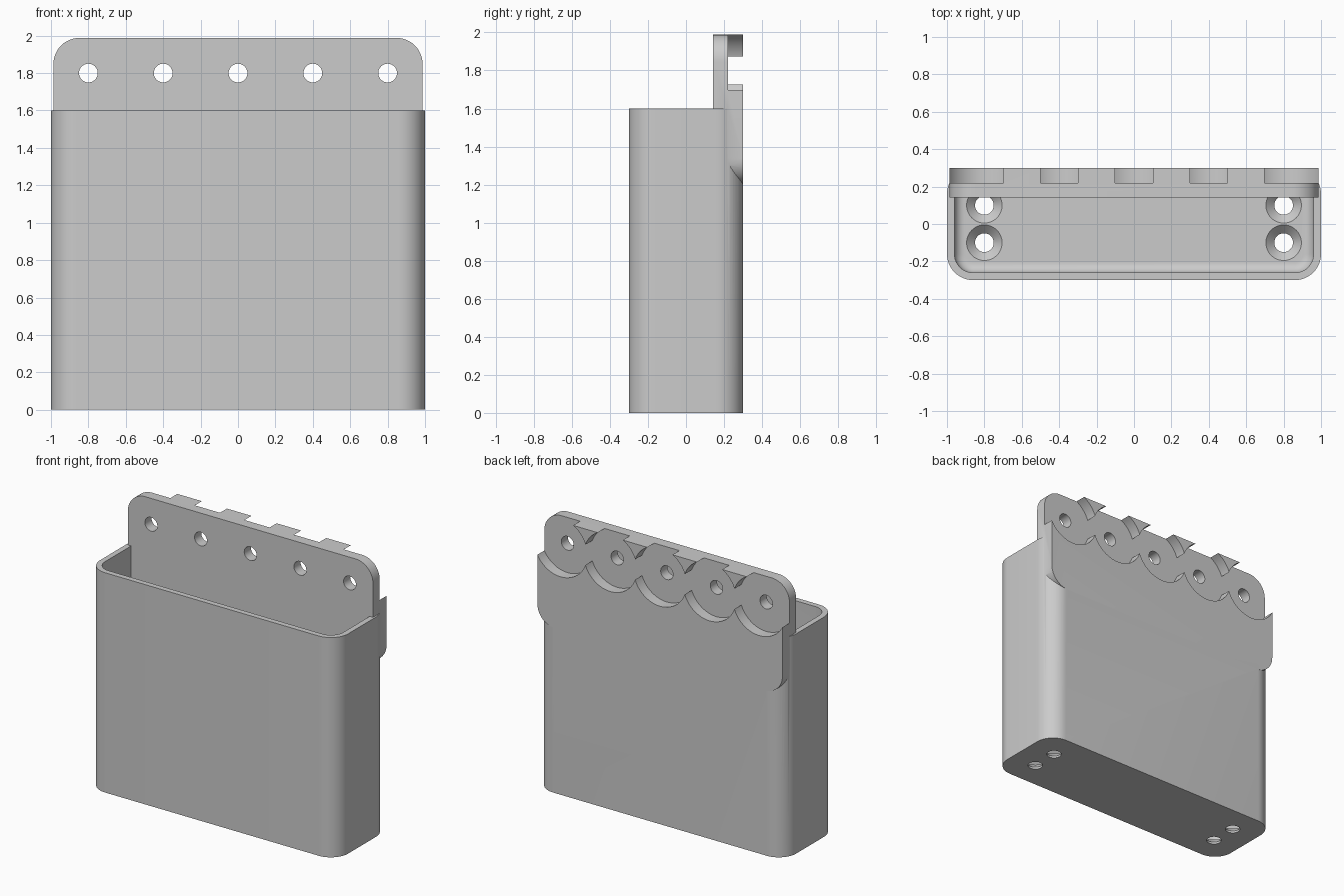
import bpy, bmesh, math
from mathutils import Matrix, Vector

cube = bpy.data.objects.get("Cube")
if cube:
    bpy.data.objects.remove(cube, do_unlink=True)

grey = bpy.data.materials.new("plain grey")
grey.use_nodes = True
grey.diffuse_color = (0.6, 0.6, 0.6, 1)
grey.node_tree.nodes["Principled BSDF"].inputs["Base Color"].default_value = (0.6, 0.6, 0.6, 1)


def rounded_rect(half_w, half_h, radius, steps=12):
    """Outline of a rounded rectangle centred on the origin."""
    points = []
    for quarter, (sx, sy) in enumerate([(1, 1), (-1, 1), (-1, -1), (1, -1)]):
        for i in range(steps + 1):
            a = (quarter + i / steps) * math.pi / 2
            points.append((sx * (half_w - radius) + radius * math.cos(a),
                           sy * (half_h - radius) + radius * math.sin(a)))
    return points


def circle(radius, steps=48):
    return [(radius * math.cos(i * math.tau / steps), radius * math.sin(i * math.tau / steps))
            for i in range(steps)]


def loft(name, layers, matrix=Matrix()):
    """Closed solid through a list of (outline, height) layers."""
    bm = bmesh.new()
    rings = [[bm.verts.new((x, y, z)) for x, y in outline] for outline, z in layers]
    count = len(rings[0])
    for low, high in zip(rings, rings[1:]):
        for i in range(count):
            j = (i + 1) % count
            bm.faces.new((low[i], low[j], high[j], high[i]))
    bm.faces.new(rings[0][::-1])
    bm.faces.new(rings[-1])
    bm.transform(matrix)
    bmesh.ops.recalc_face_normals(bm, faces=bm.faces)
    mesh = bpy.data.meshes.new(name)
    bm.to_mesh(mesh)
    bm.free()
    mesh.materials.append(grey)
    obj = bpy.data.objects.new(name, mesh)
    bpy.context.collection.objects.link(obj)
    return obj


def combine(target, tool, operation):
    """Apply a boolean and discard the tool."""
    tool.hide_render = True
    mod = target.modifiers.new("boolean", 'BOOLEAN')
    mod.operation, mod.solver, mod.object = operation, 'EXACT', tool
    bpy.context.view_layer.objects.active = target
    bpy.ops.object.modifier_apply(modifier=mod.name)
    bpy.data.objects.remove(tool, do_unlink=True)


def facing_back(x, z):
    """Places a local xy outline in the xz plane, with local z along +y."""
    return Matrix.Translation((x, 0, z)) @ Matrix(((1, 0, 0, 0), (0, 0, 1, 0), (0, 1, 0, 0), (0, 0, 0, 1)))


# Bin body with rounded vertical corners
HEIGHT, FLOOR, WALL = 1.6, 0.06, 0.04
outer = rounded_rect(1, 0.3, 0.14)
bin_body = loft("wall_bin", [(outer, 0), (outer, HEIGHT)])

# Cavity with a filleted floor edge
FILLET = 0.055
layers = []
for i in range(9):
    a = i / 8 * math.pi / 2
    inset = WALL + FILLET * (1 - math.sin(a))
    layers.append((rounded_rect(1 - inset, 0.3 - inset, 0.14 - inset),
                   FLOOR + FILLET * (1 - math.cos(a))))
layers.append((rounded_rect(1 - WALL, 0.3 - WALL, 0.14 - WALL), HEIGHT + 0.2))
combine(bin_body, loft("cavity", layers), 'DIFFERENCE')

# Mounting plate across the back
PLATE_LOW, PLATE_TOP = 1.2, 1.988
plate_outline = rounded_rect(0.987, (PLATE_TOP - PLATE_LOW) / 2, 0.14)
plate = loft("mounting_plate", [(plate_outline, 0.143), (plate_outline, 0.3)],
             facing_back(0, (PLATE_TOP + PLATE_LOW) / 2))
combine(bin_body, plate, 'UNION')

# Screw holes through the plate, each with a wide round recess behind it
for i in range(-2, 3):
    place = facing_back(i * 0.4, 1.8)
    combine(bin_body, loft("recess", [(circle(0.2135, 64), 0.22), (circle(0.2135, 64), 0.4)], place), 'DIFFERENCE')
    combine(bin_body, loft("screw_hole", [(circle(0.05), 0), (circle(0.05), 0.4)], place), 'DIFFERENCE')

# Countersunk holes in the floor
for x in (-0.8, 0.8):
    for y in (-0.1, 0.1):
        cutter = loft("countersink", [(circle(0.05), -0.1), (circle(0.05), FLOOR - 0.045),
                                      (circle(0.095), FLOOR), (circle(0.095), FLOOR + 0.02)],
                      Matrix.Translation((x, y, 0)))
        combine(bin_body, cutter, 'DIFFERENCE')

# Smooth curves, crisp edges
bpy.ops.object.select_all(action='DESELECT')
bin_body.select_set(True)
bpy.context.view_layer.objects.active = bin_body
bpy.ops.object.shade_smooth_by_angle(angle=math.radians(30))
